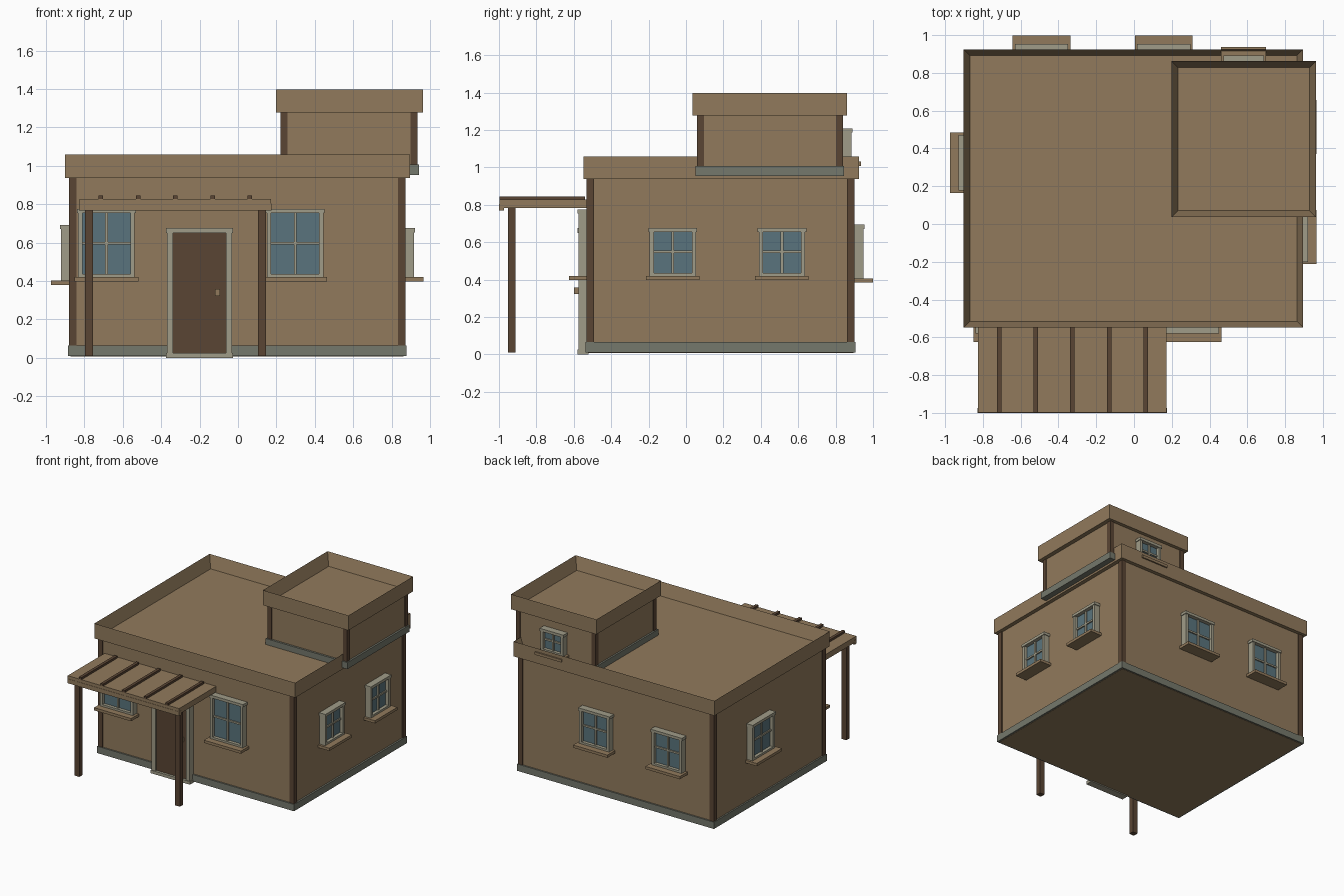
import bpy, bmesh
from mathutils import Vector

if "Cube" in bpy.data.objects:
    bpy.data.objects.remove(bpy.data.objects["Cube"])


def material(name, rgb):
    m = bpy.data.materials.new(name)
    lin = [((c / 255 + 0.055) / 1.055) ** 2.4 for c in rgb]
    m.diffuse_color = (*lin, 1)
    m.use_nodes = True
    m.node_tree.nodes["Principled BSDF"].inputs["Base Color"].default_value = m.diffuse_color
    return m


WALL = material("adobe", (145, 122, 92))
WOOD = material("dark_wood", (90, 69, 52))
STONE = material("grey_stone", (117, 120, 108))
TRIM = material("pale_trim", (160, 156, 136))
GLASS = material("blue_glass", (90, 116, 125))


def boxes(name, mat, *spans):
    """One object from boxes given as (x0, x1, y0, y1, z0, z1)."""
    bm = bmesh.new()
    for x0, x1, y0, y1, z0, z1 in spans:
        x0, x1 = sorted((x0, x1))
        y0, y1 = sorted((y0, y1))
        vs = bmesh.ops.create_cube(bm, size=1)["verts"]
        for v in vs:
            v.co = Vector((x0 if v.co.x < 0 else x1,
                           y0 if v.co.y < 0 else y1,
                           z0 if v.co.z < 0 else z1))
    me = bpy.data.meshes.new(name)
    bm.to_mesh(me)
    bm.free()
    me.materials.append(mat)
    ob = bpy.data.objects.new(name, me)
    bpy.context.collection.objects.link(ob)
    return ob


def parapet_roof(name, span, rim, depth):
    """Box whose top is inset and sunk to leave a raised rim."""
    ob = boxes(name, WALL, span)
    bm = bmesh.new()
    bm.from_mesh(ob.data)
    bm.normal_update()
    top = max(bm.faces, key=lambda f: f.calc_center_median().z)
    bmesh.ops.inset_region(bm, faces=[top], thickness=rim)
    for v in top.verts:
        v.co.z -= depth
    bm.to_mesh(ob.data)
    bm.free()


def corner_posts(name, x0, x1, y0, y1, z0, z1, w):
    boxes(name, WOOD, *[(x, x + w, y, y + w, z0, z1)
                        for x in (x0, x1 - w) for y in (y0, y1 - w)])


# Placement of (along wall, outward) spans for each side of the house
SIDES = {
    "front": lambda u0, u1, v0, v1: (u0, u1, -v0, -v1),
    "back": lambda u0, u1, v0, v1: (u0, u1, v0, v1),
    "right": lambda u0, u1, v0, v1: (v0, v1, u0, u1),
    "left": lambda u0, u1, v0, v1: (-v0, -v1, u0, u1),
}


def window(name, side, u0, u1, z0, z1, wall):
    place = SIDES[side]

    def b(a, c, v0, v1, za, zb):
        return (*place(a, c, wall + v0, wall + v1), za, zb)

    t, mid, zm = 0.022, (u0 + u1) / 2, (z0 + z1) / 2
    boxes(name + "_frame", TRIM,
          b(u0, u1, 0, 0.055, z1 - t, z1),
          b(u0 + 0.006, u0 + 0.006 + t, 0, 0.05, z0, z1 - t),
          b(u1 - 0.006 - t, u1 - 0.006, 0, 0.05, z0, z1 - t),
          b(u0 + t, u1 - t, 0, 0.05, z0, z0 + 0.016),
          b(mid - 0.007, mid + 0.007, 0, 0.036, z0, z1 - t),
          b(u0 + t, u1 - t, 0, 0.034, zm - 0.007, zm + 0.007))
    boxes(name + "_glass", GLASS, b(u0 + t, u1 - t, 0, 0.024, z0 + 0.01, z1 - 0.015))
    boxes(name + "_sill", WALL, b(u0 - 0.013, u1 + 0.013, 0, 0.1, z0 - 0.022, z0))


# Main house
boxes("house_walls", WALL, (-0.873, 0.863, -0.525, 0.895, 0.008, 0.945))
boxes("house_plinth", STONE, (-0.885, 0.877, -0.537, 0.907, 0.01, 0.065))
corner_posts("house_corner_posts", -0.88, 0.872, -0.531, 0.902, 0.06, 0.94, 0.04)
parapet_roof("house_parapet", (-0.902, 0.895, -0.548, 0.925, 0.937, 1.058), 0.046, 0.1)

# Rooftop room
boxes("tower_walls", WALL, (0.226, 0.928, 0.066, 0.834, 0.96, 1.285))
boxes("tower_plinth", STONE, (0.212, 0.943, 0.05, 0.846, 0.953, 1.006))
corner_posts("tower_corner_posts", 0.221, 0.934, 0.06, 0.84, 1.0, 1.28, 0.037)
parapet_roof("tower_parapet", (0.198, 0.963, 0.036, 0.862, 1.277, 1.398), 0.049, 0.1)

# Porch
boxes("porch_roof", WALL, (-0.826, 0.172, -0.975, -0.525, 0.782, 0.828))
boxes("porch_fascia", WALL, (-0.828, 0.174, -1.0, -0.973, 0.768, 0.803),
      (-0.826, 0.172, -0.998, -0.973, 0.803, 0.828))
boxes("porch_rafters", WOOD,
      *[(x - 0.012, x + 0.012, -0.998, -0.54, 0.822, 0.845)
        for x in [-0.714 + 0.194 * i for i in range(5)]])
boxes("porch_posts", WOOD,
      *[(x, x + 0.043, -0.952, -0.911, 0.01, 0.79) for x in (-0.797, 0.104)])

# Door
boxes("door_frame", TRIM,
      (-0.375, -0.025, -0.58, -0.52, 0.65, 0.676),
      (-0.37, -0.338, -0.575, -0.52, 0.0, 0.65),
      (-0.062, -0.03, -0.575, -0.52, 0.0, 0.65),
      (-0.375, -0.025, -0.58, -0.52, 0.0, 0.025))
boxes("door_panel", WOOD, (-0.34, -0.06, -0.56, -0.52, 0.02, 0.655))
boxes("door_handle", WALL, (-0.12, -0.093, -0.6, -0.55, 0.323, 0.358))

# Windows
window("front_left_window", "front", -0.838, -0.532, 0.42, 0.775, 0.525)
window("front_right_window", "front", 0.145, 0.451, 0.42, 0.775, 0.525)
window("right_front_window", "right", -0.2, 0.06, 0.42, 0.676, 0.867)
window("right_back_window", "right", 0.383, 0.643, 0.42, 0.676, 0.867)
window("left_window", "left", 0.177, 0.472, 0.402, 0.693, 0.873)
window("back_left_window", "back", -0.631, -0.35, 0.405, 0.693, 0.899)
window("back_right_window", "back", 0.017, 0.298, 0.405, 0.693, 0.899)
window("tower_window", "back", 0.474, 0.687, 1.03, 1.208, 0.836)
